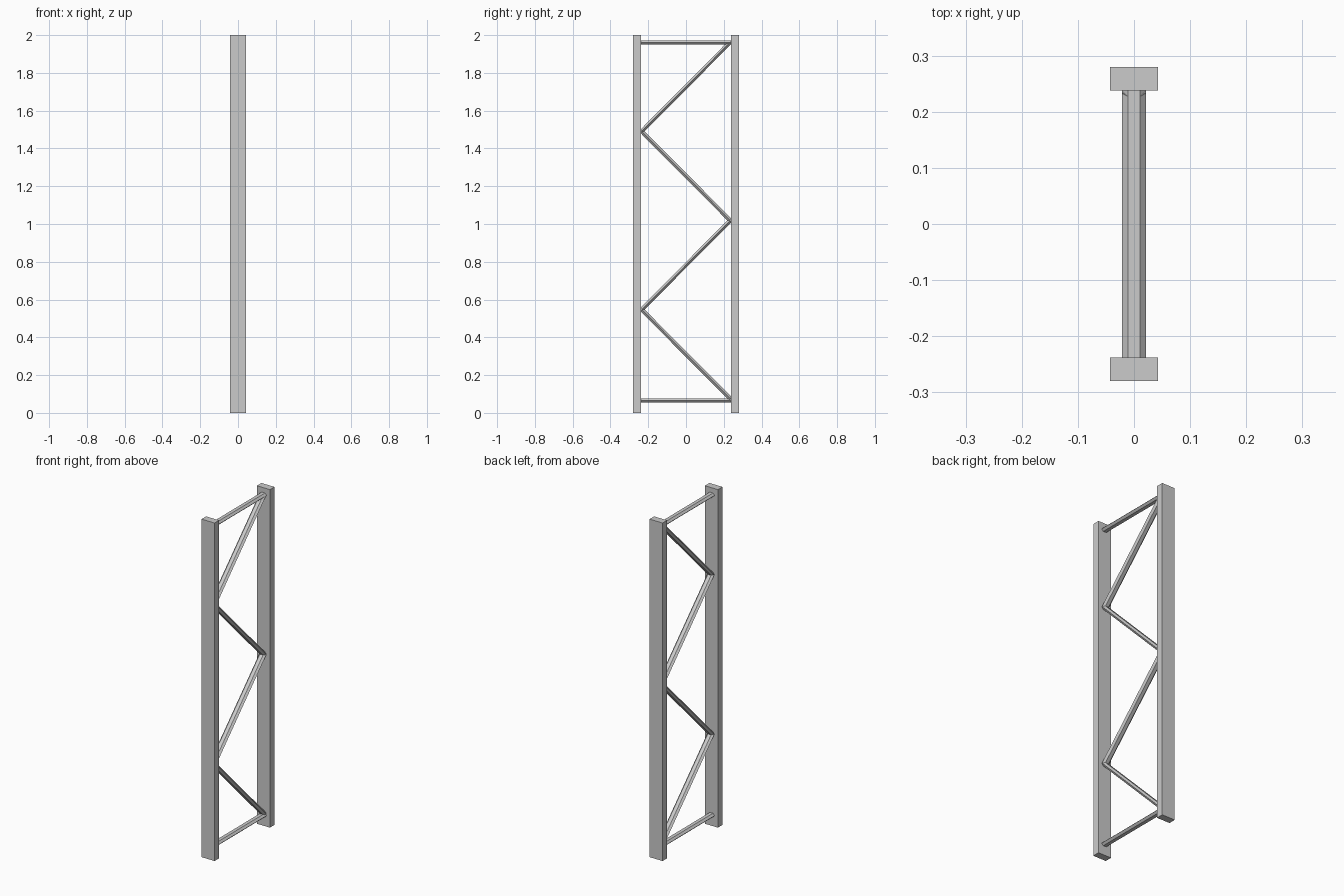
import bpy
import bmesh
from mathutils import Vector

if "Cube" in bpy.data.objects:
    bpy.data.objects.remove(bpy.data.objects["Cube"])

INNER = 0.2375          # inner face of each post
POST_X, POST_Y = 0.085, 0.0425


def add_mesh(name, bm):
    bmesh.ops.recalc_face_normals(bm, faces=bm.faces[:])
    mesh = bpy.data.meshes.new(name)
    bm.to_mesh(mesh)
    bm.free()
    obj = bpy.data.objects.new(name, mesh)
    bpy.context.collection.objects.link(obj)
    return obj


def post(name, side):
    bm = bmesh.new()
    bmesh.ops.create_cube(bm, size=1)
    bmesh.ops.scale(bm, vec=(POST_X, POST_Y, 2), verts=bm.verts)
    bmesh.ops.translate(bm, vec=(0, side * (INNER + POST_Y / 2), 1), verts=bm.verts)
    return add_mesh(name, bm)


# Flattened six-sided bar section: across x, and in the frame plane
SECTION = [(-0.0215, 0), (-0.0105, -0.011), (0.0105, -0.011),
           (0.0215, 0), (0.0105, 0.011), (-0.0105, 0.011)]


def brace(name, start, end):
    a, b = Vector((0, *start)), Vector((0, *end))
    across = Vector((1, 0, 0))
    up = (b - a).normalized().cross(across)
    bm = bmesh.new()
    rings = [[bm.verts.new(p + across * u + up * v) for u, v in SECTION] for p in (a, b)]
    for ring in rings:
        bm.faces.new(ring)
    n = len(SECTION)
    for i in range(n):
        j = (i + 1) % n
        bm.faces.new((rings[0][i], rings[0][j], rings[1][j], rings[1][i]))
    return add_mesh(name, bm)


# Upright posts
post("front_post", -1)
post("back_post", 1)

# Horizontal braces
for label, z in (("bottom", 0.065), ("top", 1.96)):
    brace(label + "_horizontal_brace", (-INNER, z), (INNER, z))

# Zigzag diagonal braces
nodes = [((1 if i % 2 == 0 else -1) * (INNER - 0.003), 0.075 + 0.472 * i) for i in range(5)]
for i in range(4):
    brace(f"diagonal_brace_{i + 1}", nodes[i], nodes[i + 1])
